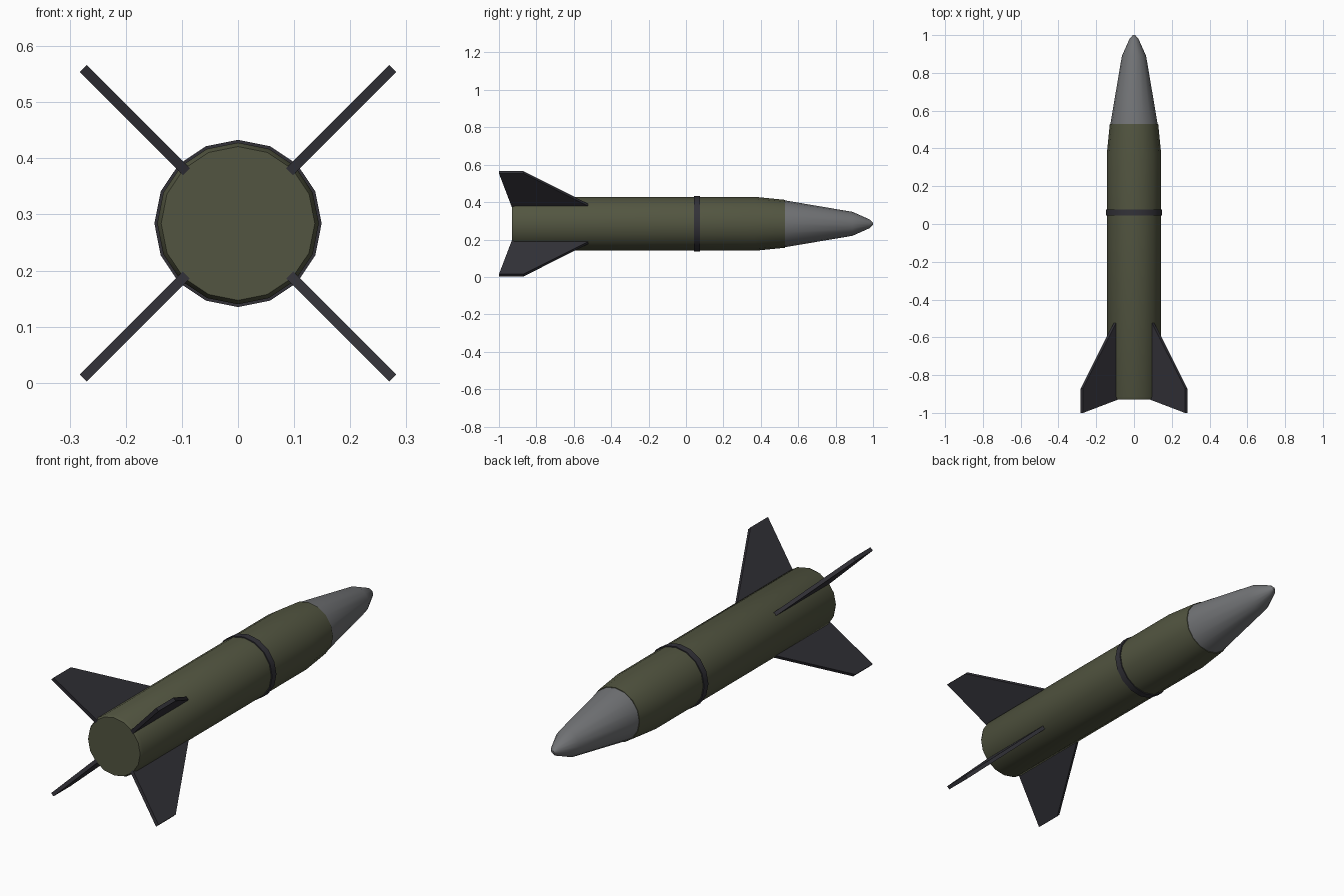
import bpy, bmesh, math
from mathutils import Vector

if "Cube" in bpy.data.objects:
    bpy.data.objects.remove(bpy.data.objects["Cube"])

AXIS_Z = 0.284   # height of the long axis
SIDES = 16


def material(name, rgb):
    m = bpy.data.materials.new(name)
    m.diffuse_color = (*rgb, 1)
    m.use_nodes = True
    m.node_tree.nodes["Principled BSDF"].inputs["Base Color"].default_value = m.diffuse_color
    return m


olive = material("olive green", (0.085, 0.091, 0.052))
dark = material("dark slate", (0.032, 0.031, 0.039))
grey = material("nose grey", (0.165, 0.17, 0.178))


def finish(name, bm, mat, smooth):
    bmesh.ops.recalc_face_normals(bm, faces=bm.faces)
    mesh = bpy.data.meshes.new(name)
    bm.to_mesh(mesh)
    bm.free()
    mesh.materials.append(mat)
    ob = bpy.data.objects.new(name, mesh)
    bpy.context.collection.objects.link(ob)
    if smooth:
        bpy.ops.object.select_all(action='DESELECT')
        ob.select_set(True)
        bpy.context.view_layer.objects.active = ob
        bpy.ops.object.shade_smooth_by_angle(angle=math.radians(30))
    return ob


def turned(name, profile, mat):
    """Closed solid turned about the long axis from (y, radius) points."""
    bm = bmesh.new()
    rings = []
    for y, r in profile:
        rings.append([bm.verts.new((r * math.sin(2 * math.pi * i / SIDES), y,
                                    AXIS_Z + r * math.cos(2 * math.pi * i / SIDES)))
                      for i in range(SIDES)])
    for a, b in zip(rings, rings[1:]):
        for i in range(SIDES):
            j = (i + 1) % SIDES
            bm.faces.new((a[i], a[j], b[j], b[i]))
    bm.faces.new(rings[0])
    bm.faces.new(rings[-1])
    return finish(name, bm, mat, True)


# Body, nose and band
turned("body", [(-0.93, 0.137), (-0.915, 0.144), (0.37, 0.144), (0.53, 0.128)], olive)
turned("nose_cone", [(0.53, 0.125), (0.89, 0.064), (0.98, 0.024), (1.0, 0.006)], grey)
turned("band", [(0.044, 0.149), (0.076, 0.149)], dark)

# Four swept tail fins on the diagonals
FIN = [(0.13, -0.93), (0.39, -1.0), (0.39, -0.87), (0.13, -0.505)]
HALF = 0.0088
for k in range(4):
    a = math.radians(45 + 90 * k)
    out = Vector((math.cos(a), 0, math.sin(a)))
    side = Vector((-math.sin(a), 0, math.cos(a)))
    bm = bmesh.new()
    left, right = [[bm.verts.new(out * r + side * s + Vector((0, y, AXIS_Z)))
                    for r, y in FIN] for s in (-HALF, HALF)]
    bm.faces.new(left)
    bm.faces.new(right)
    for i in range(4):
        j = (i + 1) % 4
        bm.faces.new((left[i], left[j], right[j], right[i]))
    finish(f"tail_fin_{k + 1}", bm, dark, False)
